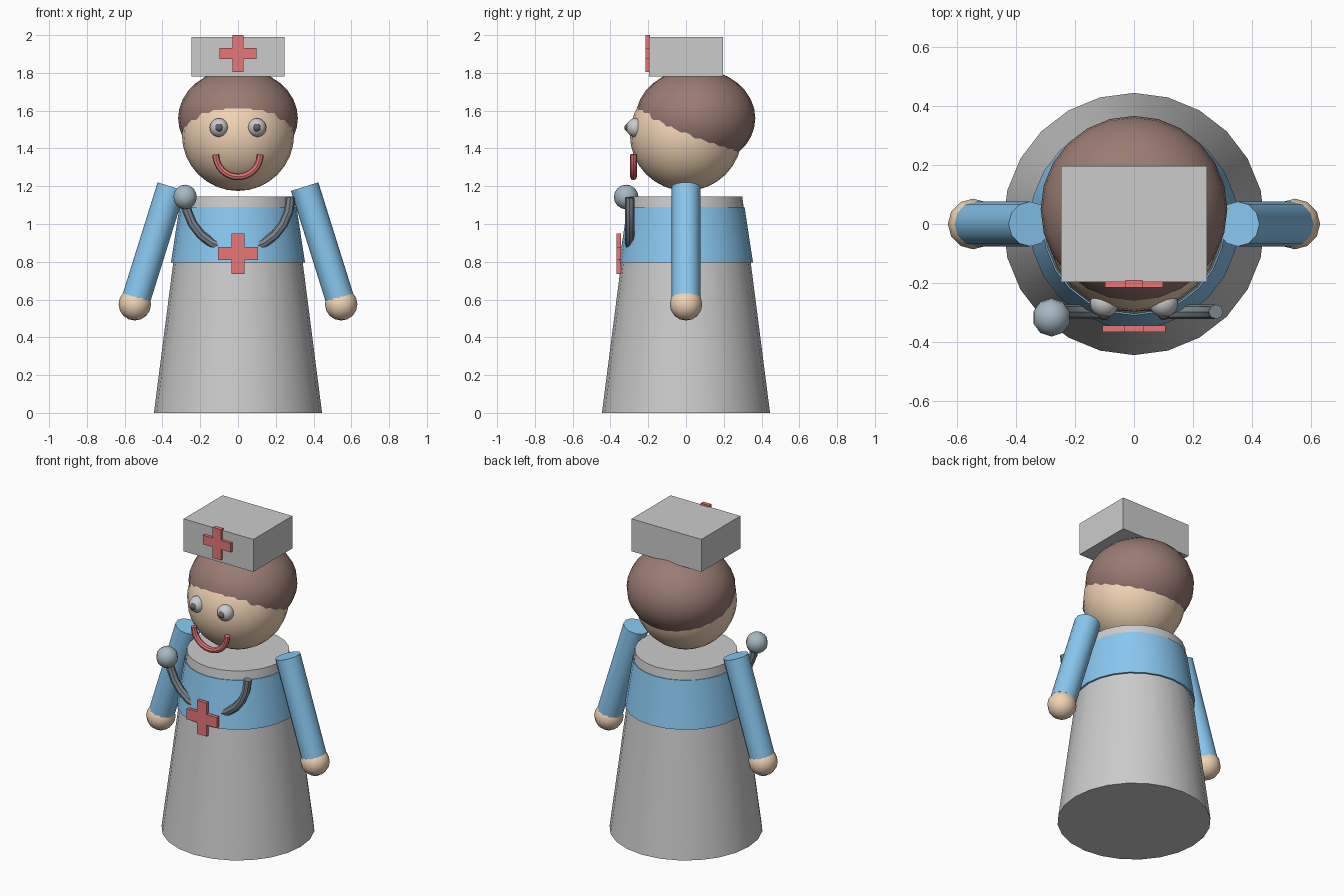
import bpy
import bmesh
import math
from mathutils import Vector

if "Cube" in bpy.data.objects:
    bpy.data.objects.remove(bpy.data.objects["Cube"])


def material(name, rgb):
    m = bpy.data.materials.new(name)
    m.diffuse_color = (*rgb, 1)
    m.use_nodes = True
    m.node_tree.nodes["Principled BSDF"].inputs["Base Color"].default_value = m.diffuse_color
    return m


SKIN = material("skin", (0.88, 0.66, 0.46))
BLUE = material("blue", (0.25, 0.58, 0.88))
BROWN = material("brown", (0.32, 0.20, 0.17))
RED = material("red", (0.80, 0.18, 0.18))
BLACK = material("black", (0.13, 0.13, 0.14))
RUBBER = material("rubber", (0.20, 0.24, 0.27))
STEEL = material("steel", (0.38, 0.48, 0.54))


def finish(name, mat=None, smooth=True):
    ob = bpy.context.object
    ob.name = name
    if mat:
        ob.data.materials.append(mat)
    if smooth:
        bpy.ops.object.shade_smooth_by_angle(angle=math.radians(40))
    return ob


def cone(name, r1, r2, z1, z2, mat=None):
    bpy.ops.mesh.primitive_cone_add(vertices=24, radius1=r1, radius2=r2,
                                    depth=z2 - z1, location=(0, 0, (z1 + z2) / 2))
    return finish(name, mat)


def ball(name, loc, size, mat=None, seg=24, rings=16):
    bpy.ops.mesh.primitive_uv_sphere_add(segments=seg, ring_count=rings, radius=1,
                                         location=loc, scale=size)
    return finish(name, mat)


def rod(name, a, b, r, mat):
    a, b = Vector(a), Vector(b)
    bpy.ops.mesh.primitive_cylinder_add(vertices=12, radius=r, depth=(b - a).length,
                                        location=(a + b) / 2)
    ob = bpy.context.object
    ob.rotation_euler = (b - a).to_track_quat('Z', 'Y').to_euler()
    return finish(name, mat)


def box(name, lo, hi, mat=None):
    lo, hi = Vector(lo), Vector(hi)
    bpy.ops.mesh.primitive_cube_add(size=1, location=(lo + hi) / 2, scale=hi - lo)
    return finish(name, mat, False)


def cross(name, y1, y2, z, arm, w):
    # plus-shaped profile in the xz plane, extruded along y
    pts = []
    for k in range(4):
        c, s = round(math.cos(k * math.pi / 2)), round(math.sin(k * math.pi / 2))
        for x, v in ((arm, -w), (arm, w), (w, w)):
            pts.append((c * x - s * v, y1, z + s * x + c * v))
    bm = bmesh.new()
    face = bm.faces.new([bm.verts.new(p) for p in pts])
    ext = bmesh.ops.extrude_face_region(bm, geom=[face])
    bmesh.ops.translate(bm, vec=(0, y2 - y1, 0),
                        verts=[e for e in ext["geom"] if isinstance(e, bmesh.types.BMVert)])
    bmesh.ops.recalc_face_normals(bm, faces=bm.faces)
    me = bpy.data.meshes.new(name)
    bm.to_mesh(me)
    bm.free()
    me.materials.append(RED)
    bpy.context.collection.objects.link(bpy.data.objects.new(name, me))


def u_tube(name, r, tube, y, z, mat, n):
    # lower half circle swept by a round section
    cu = bpy.data.curves.new(name, 'CURVE')
    cu.dimensions = '3D'
    cu.bevel_depth = tube
    cu.bevel_resolution = 2
    cu.use_fill_caps = True
    sp = cu.splines.new('POLY')
    sp.points.add(n)
    for i, p in enumerate(sp.points):
        t = math.pi * (1 + i / n)
        p.co = (r * math.cos(t), y, z + r * math.sin(t), 1)
    ob = bpy.data.objects.new(name, cu)
    bpy.context.collection.objects.link(ob)
    bpy.ops.object.select_all(action='DESELECT')
    bpy.context.view_layer.objects.active = ob
    ob.select_set(True)
    bpy.ops.object.convert(target='MESH')
    finish(name, mat)


# gown and blue top
cone("gown", 0.445, 0.298, 0, 1.145)
cone("blue_top", 0.355, 0.31, 0.795, 1.09, BLUE)

# head and hair
ball("head", (0, 0, 1.472), (0.297,) * 3, SKIN)
ball("hair", (0, 0.05, 1.56), (0.317, 0.317, 0.262), BROWN)

# arms, hands and eyes on both sides
for side, s in (("left", -1), ("right", 1)):
    rod(side + "_arm", (s * 0.353, 0, 1.198), (s * 0.537, 0, 0.61), 0.076, BLUE)
    ball(side + "_hand", (s * 0.546, 0, 0.575), (0.086,) * 3, SKIN, 12, 8)
    ball(side + "_eye", (s * 0.1, -0.267, 1.51), (0.05,) * 3, None, 16, 10)
    ball(side + "_pupil", (s * 0.1, -0.304, 1.51), (0.022,) * 3, BLACK, 12, 8)

# smile
u_tube("mouth", 0.118, 0.018, -0.278, 1.368, RED, 16)

# cap with its cross, and the chest cross
box("cap", (-0.247, -0.197, 1.782), (0.247, 0.197, 1.99))
cross("cap_cross", -0.215, -0.19, 1.903, 0.098, 0.029)
cross("chest_cross", -0.367, -0.345, 0.843, 0.107, 0.034)

# stethoscope
u_tube("stethoscope_tube", 0.278, 0.025, -0.298, 1.14, RUBBER, 12)
ball("stethoscope_bell", (-0.28, -0.317, 1.143), (0.065,) * 3, STEEL, 10, 8)
